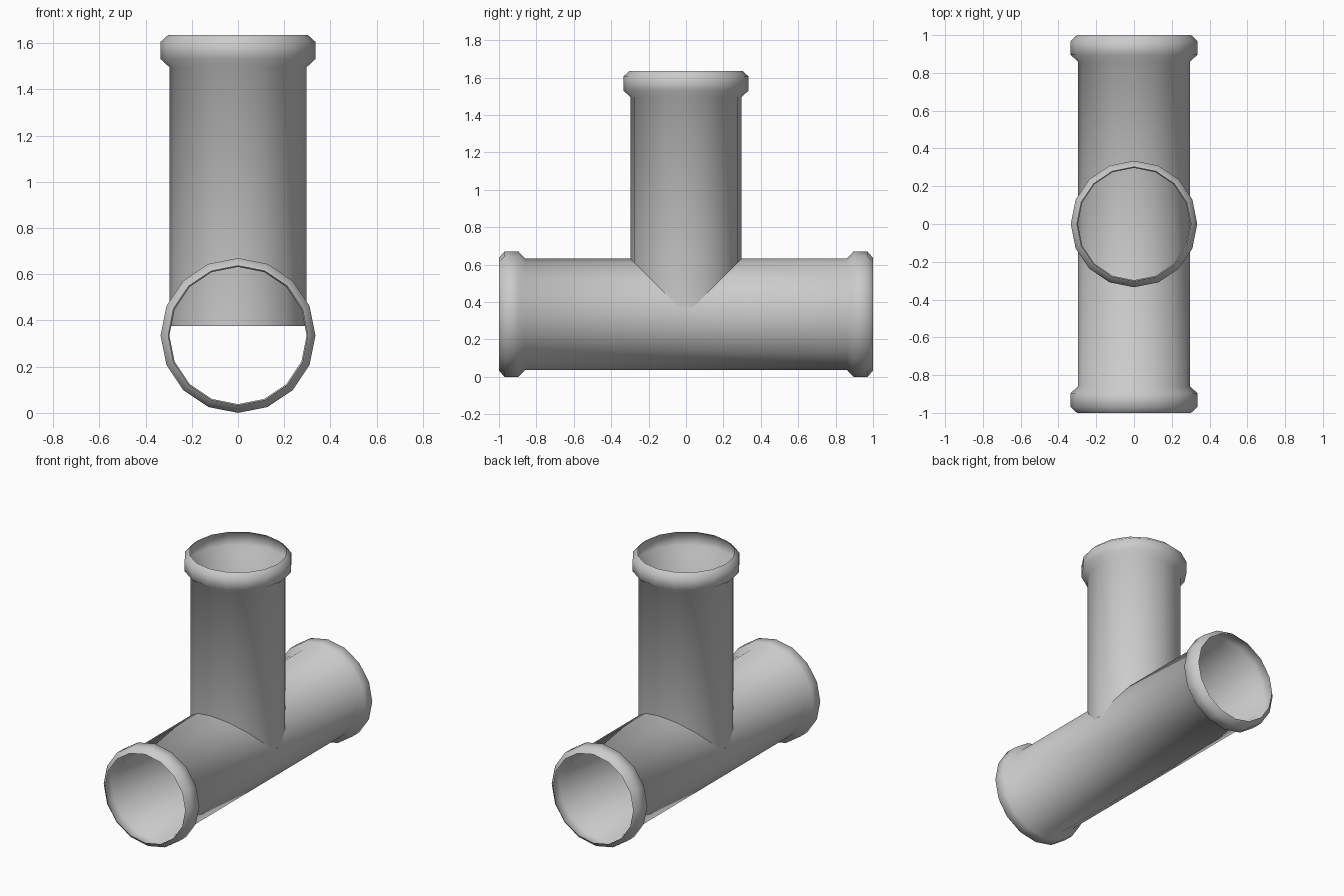
import bpy, bmesh, math
from mathutils import Matrix

if "Cube" in bpy.data.objects:
    bpy.data.objects.remove(bpy.data.objects["Cube"])

SIDES = 16

# Mouth bead: (distance from the open end, radius), ending on the pipe wall
BEAD = [(0.0, 0.302), (0.03, 0.335), (0.105, 0.335), (0.14, 0.297)]


def pipe(name, profile, matrix):
    """Open, single-walled tube lofted along local z through 16-sided rings."""
    bm = bmesh.new()
    rings = []
    for z, r in profile:
        rings.append([bm.verts.new((r * math.cos(2 * math.pi * i / SIDES),
                                    r * math.sin(2 * math.pi * i / SIDES), z))
                      for i in range(SIDES)])
    for a, b in zip(rings, rings[1:]):
        for i in range(SIDES):
            j = (i + 1) % SIDES
            f = bm.faces.new((a[i], a[j], b[j], b[i]))
            f.smooth = True
    bm.transform(matrix)
    bm.normal_update()
    mesh = bpy.data.meshes.new(name)
    bm.to_mesh(mesh)
    bm.free()
    obj = bpy.data.objects.new(name, mesh)
    bpy.context.collection.objects.link(obj)
    return obj


# Horizontal pipe with a bead at both mouths
low_end = [(-1 + d, r) for d, r in BEAD]
high_end = [(1 - d, r) for d, r in reversed(BEAD)]
pipe("main_pipe", low_end + high_end,
     Matrix.Translation((0, 0, 0.335)) @ Matrix.Rotation(math.pi / 2, 4, 'X'))

# Vertical branch: plain open end inside the main pipe, bead at the top
branch = [(0.375, 0.297)] + [(1.636 - d, r) for d, r in reversed(BEAD)]
pipe("branch_pipe", branch, Matrix.Identity(4))
